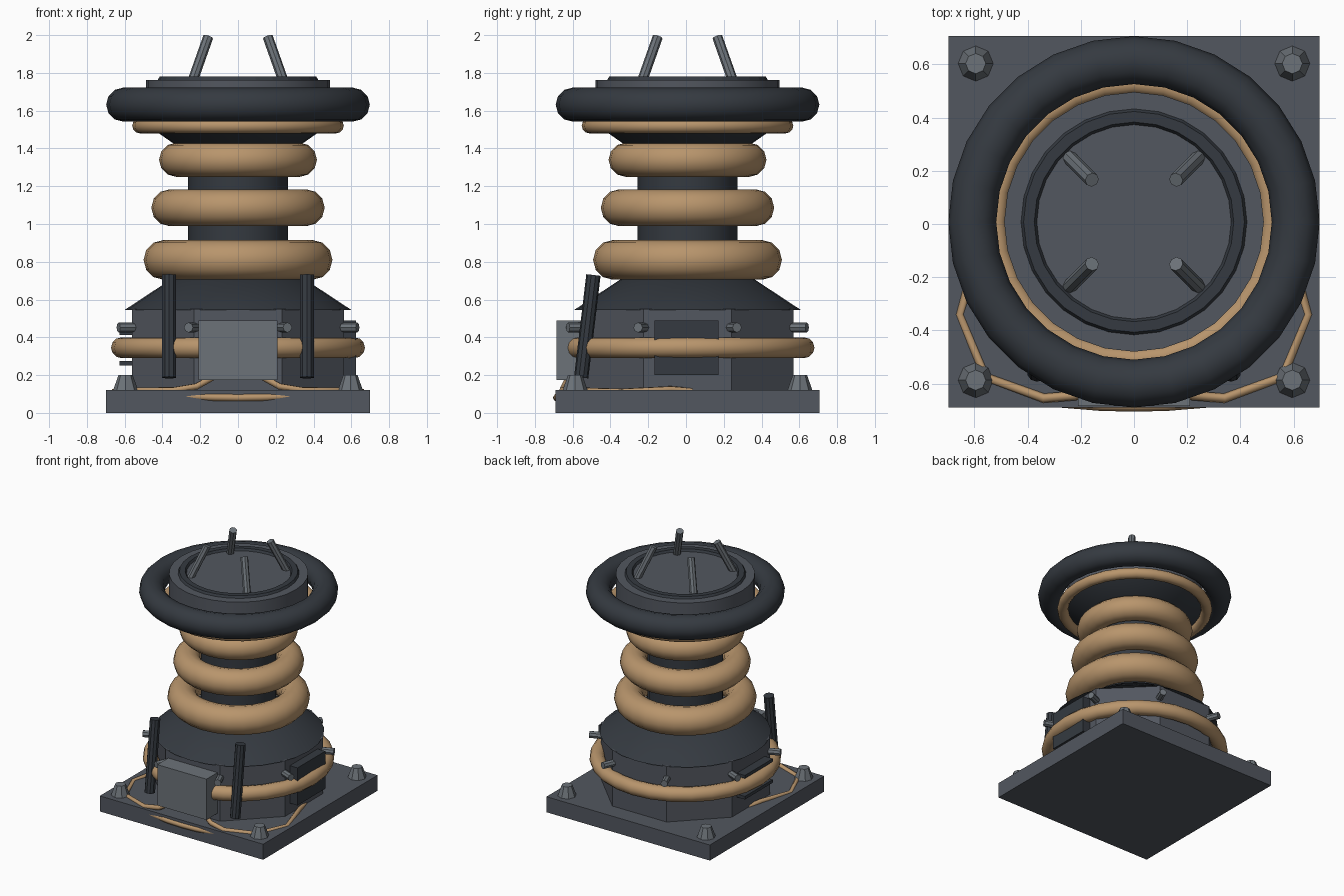
import bpy
from math import pi, cos, sin, radians
from mathutils import Vector

if "Cube" in bpy.data.objects:
    bpy.data.objects.remove(bpy.data.objects["Cube"])

Y0 = 0.008  # the main axis sits slightly behind centre because the cable bulges forward


def material(name, r, g, b):
    m = bpy.data.materials.new(name)
    m.diffuse_color = (r, g, b, 1)
    m.use_nodes = True
    m.node_tree.nodes["Principled BSDF"].inputs["Base Color"].default_value = m.diffuse_color
    return m


DARK = material("dark_metal", 0.035, 0.042, 0.052)
STEEL = material("steel", 0.085, 0.095, 0.115)
LIGHT = material("light_steel", 0.15, 0.17, 0.19)
COPPER = material("copper", 0.48, 0.30, 0.15)


def finish(name, mat, smooth=False):
    o = bpy.context.object
    o.name = name
    o.data.materials.append(mat)
    if smooth:
        bpy.ops.object.shade_smooth_by_angle(angle=radians(40))
    return o


def box(name, mat, x, y, z):
    bpy.ops.mesh.primitive_cube_add(size=1, location=(sum(x) / 2, sum(y) / 2, sum(z) / 2))
    o = finish(name, mat)
    o.scale = (x[1] - x[0], y[1] - y[0], z[1] - z[0])


def cone(name, mat, r1, r2, z1, z2, sides=28, at=(0, 0), turn=0, smooth=True):
    bpy.ops.mesh.primitive_cone_add(vertices=sides, radius1=r1, radius2=r2, depth=z2 - z1,
                                    location=(at[0], at[1] + Y0, (z1 + z2) / 2), rotation=(0, 0, turn))
    return finish(name, mat, smooth)


def ring(name, mat, outer, minor, z, sides=12, smooth=True):
    bpy.ops.mesh.primitive_torus_add(major_radius=outer - minor, minor_radius=minor, major_segments=28,
                                     minor_segments=sides, location=(0, Y0, z))
    return finish(name, mat, smooth)


def rod(name, mat, a, b, r, sides=8):
    a, b = Vector(a), Vector(b)
    bpy.ops.mesh.primitive_cylinder_add(vertices=sides, radius=r, depth=(b - a).length,
                                        location=(a + b) / 2 + Vector((0, Y0, 0)))
    bpy.context.object.rotation_euler = (b - a).to_track_quat('Z', 'Y').to_euler()
    return finish(name, mat)


def cable(name, points, r):
    c = bpy.data.curves.new(name, 'CURVE')
    c.dimensions = '3D'
    c.bevel_depth = r
    c.bevel_resolution = 1
    c.use_fill_caps = True
    s = c.splines.new('POLY')
    s.points.add(len(points) - 1)
    for p, co in zip(s.points, points):
        p.co = (*co, 1)
    c.materials.append(COPPER)
    bpy.context.collection.objects.link(bpy.data.objects.new(name, c))


# Base plate with corner bolts
box("base_plate", STEEL, (-0.698, 0.698), (Y0 - 0.698, Y0 + 0.698), (0, 0.12))
for sx in (-1, 1):
    for sy in (-1, 1):
        cone("corner_bolt", LIGHT, 0.066, 0.038, 0.12, 0.2, 8, (sx * 0.595, sy * 0.595), 0, False)

# Octagonal housing, shoulder and core
cone("housing", STEEL, 0.606, 0.606, 0.12, 0.55, 8, turn=pi / 8, smooth=False)
cone("shoulder", DARK, 0.6, 0.35, 0.545, 0.71)
cone("core", DARK, 0.264, 0.264, 0.6, 1.45)
ring("housing_band", COPPER, 0.672, 0.055, 0.345)
for i in range(8):
    a = pi / 8 + i * pi / 4
    rod("housing_stud", LIGHT, (0.55 * cos(a), 0.55 * sin(a), 0.452),
        (0.685 * cos(a), 0.685 * sin(a), 0.452), 0.026)

# Front control box, right vent and left cooling slats
box("control_box", LIGHT, (-0.21, 0.21), (-0.685, -0.5), (0.175, 0.49))
box("side_vent", DARK, (0.5, 0.625), (Y0 - 0.175, Y0 + 0.165), (0.2, 0.49))
for z in (0.263, 0.345, 0.425):
    box("cooling_slat", DARK, (-0.628, -0.5), (Y0 - 0.17, Y0 + 0.17), (z - 0.012, z + 0.012))

# Leaning rods at the front
for sx in (-1, 1):
    rod("front_rod", DARK, (sx * 0.365, -0.563, 0.187), (sx * 0.365, -0.498, 0.73), 0.038, 10)

# Coil rings, shrinking upward
for i, z in enumerate((0.81, 1.086, 1.34)):
    ring("coil_ring", COPPER, 0.5 - 0.041 * i, 0.105 - 0.0075 * i, z)

# Head: flared support, trim ring, large ring and dish
cone("head_support", DARK, 0.29, 0.49, 1.39, 1.53)
ring("trim_ring", COPPER, 0.56, 0.04, 1.52)
ring("head_ring", DARK, 0.698, 0.09, 1.632)
cone("head_disc", STEEL, 0.488, 0.488, 1.525, 1.763)
ring("disc_lip", DARK, 0.435, 0.04, 1.745, 6, False)

# Inward-leaning prongs
for sx in (-1, 1):
    for sy in (-1, 1):
        rod("top_prong", LIGHT, (sx * 0.25, sy * 0.25, 1.73), (sx * 0.158, sy * 0.158, 1.99), 0.027)

# Cables lying on the base and bulging over the front edge
for sx in (-1, 1):
    cable("base_cable", [(sx * x, y, z) for x, y, z in (
        (0.13, -0.62, 0.19), (0.22, -0.645, 0.14), (0.34, -0.655, 0.12), (0.56, -0.575, 0.118),
        (0.655, -0.34, 0.112), (0.58, -0.08, 0.125), (0.55, 0.03, 0.115))], 0.018)
cable("front_cable", [(-0.29, -0.668, 0.088), (-0.12, -0.682, 0.082), (0, -0.684, 0.08),
                      (0.12, -0.682, 0.082), (0.29, -0.668, 0.088)], 0.021)
